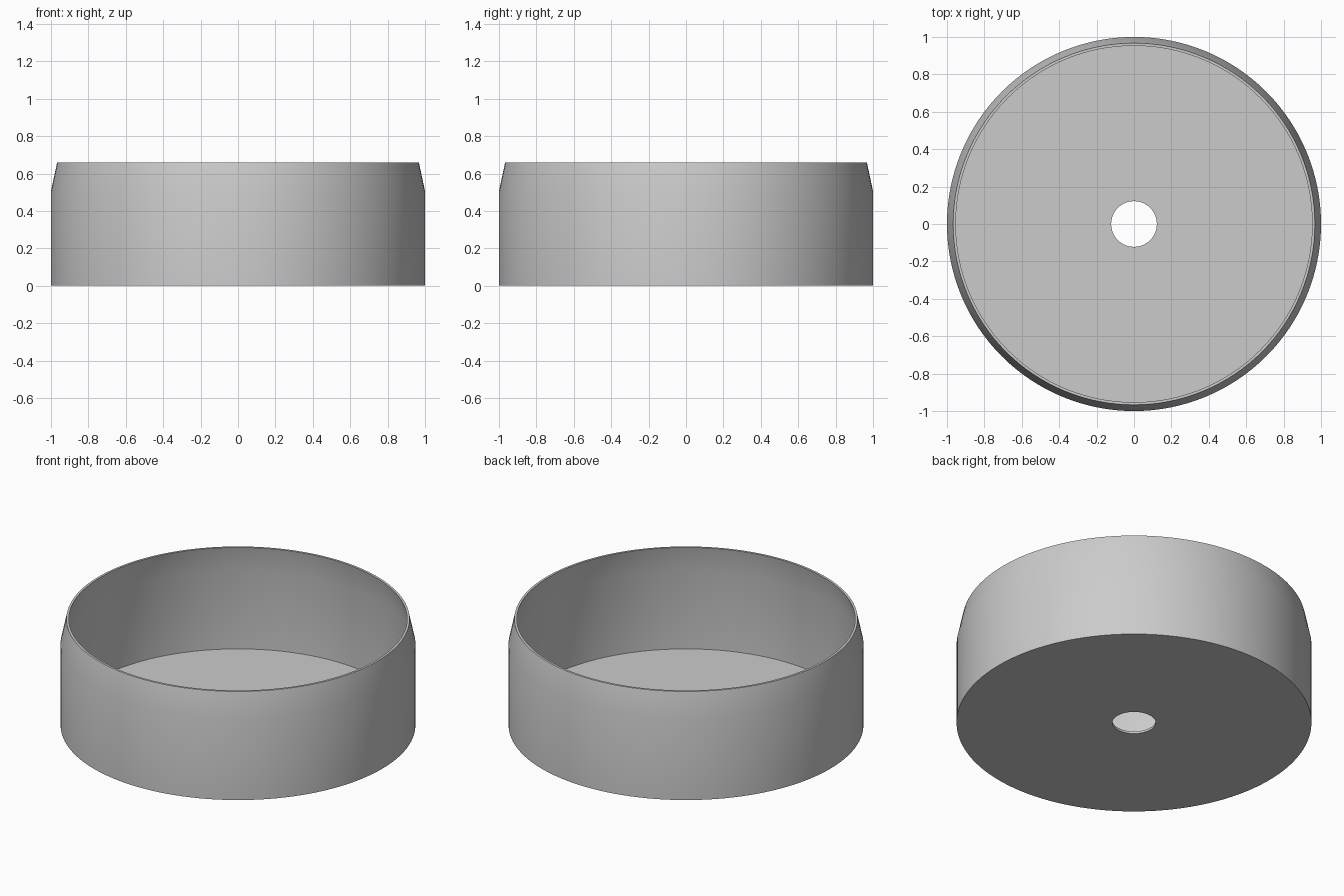
import bpy, bmesh, math

cube = bpy.data.objects.get("Cube")
if cube:
    bpy.data.objects.remove(cube, do_unlink=True)

SEGMENTS = 128
RADIUS, HEIGHT, SHOULDER = 1.0, 0.66, 0.505
RIM_RADIUS, HOLE_RADIUS, WALL = 0.967, 0.122, 0.014

grey = bpy.data.materials.new("plain_grey")
grey.use_nodes = True
grey.diffuse_color = (0.6, 0.6, 0.6, 1)
grey.node_tree.nodes["Principled BSDF"].inputs["Base Color"].default_value = (0.6, 0.6, 0.6, 1)

# Closed wall section: floor with centre hole, straight side, tapered lip
section = [
    (HOLE_RADIUS, 0),
    (RADIUS, 0),
    (RADIUS, SHOULDER),
    (RIM_RADIUS, HEIGHT),
    (RIM_RADIUS - WALL, HEIGHT),
    (RADIUS - WALL, SHOULDER),
    (RADIUS - WALL, WALL),
    (HOLE_RADIUS, WALL),
]

# Revolve the section around the vertical axis
bm = bmesh.new()
verts = [bm.verts.new((r, 0, z)) for r, z in section]
edges = [bm.edges.new((a, b)) for a, b in zip(verts, verts[1:] + verts[:1])]
bmesh.ops.spin(bm, geom=verts + edges, cent=(0, 0, 0), axis=(0, 0, 1),
               angle=math.tau, steps=SEGMENTS)
bmesh.ops.remove_doubles(bm, verts=bm.verts, dist=0.0005)
bmesh.ops.recalc_face_normals(bm, faces=bm.faces)

mesh = bpy.data.meshes.new("round_cup")
bm.to_mesh(mesh)
bm.free()
mesh.materials.append(grey)
cup = bpy.data.objects.new("round_cup", mesh)
bpy.context.collection.objects.link(cup)

# Smooth walls, sharp rim and floor edges
bpy.ops.object.select_all(action='DESELECT')
cup.select_set(True)
bpy.context.view_layer.objects.active = cup
bpy.ops.object.shade_smooth_by_angle(angle=math.radians(30))
